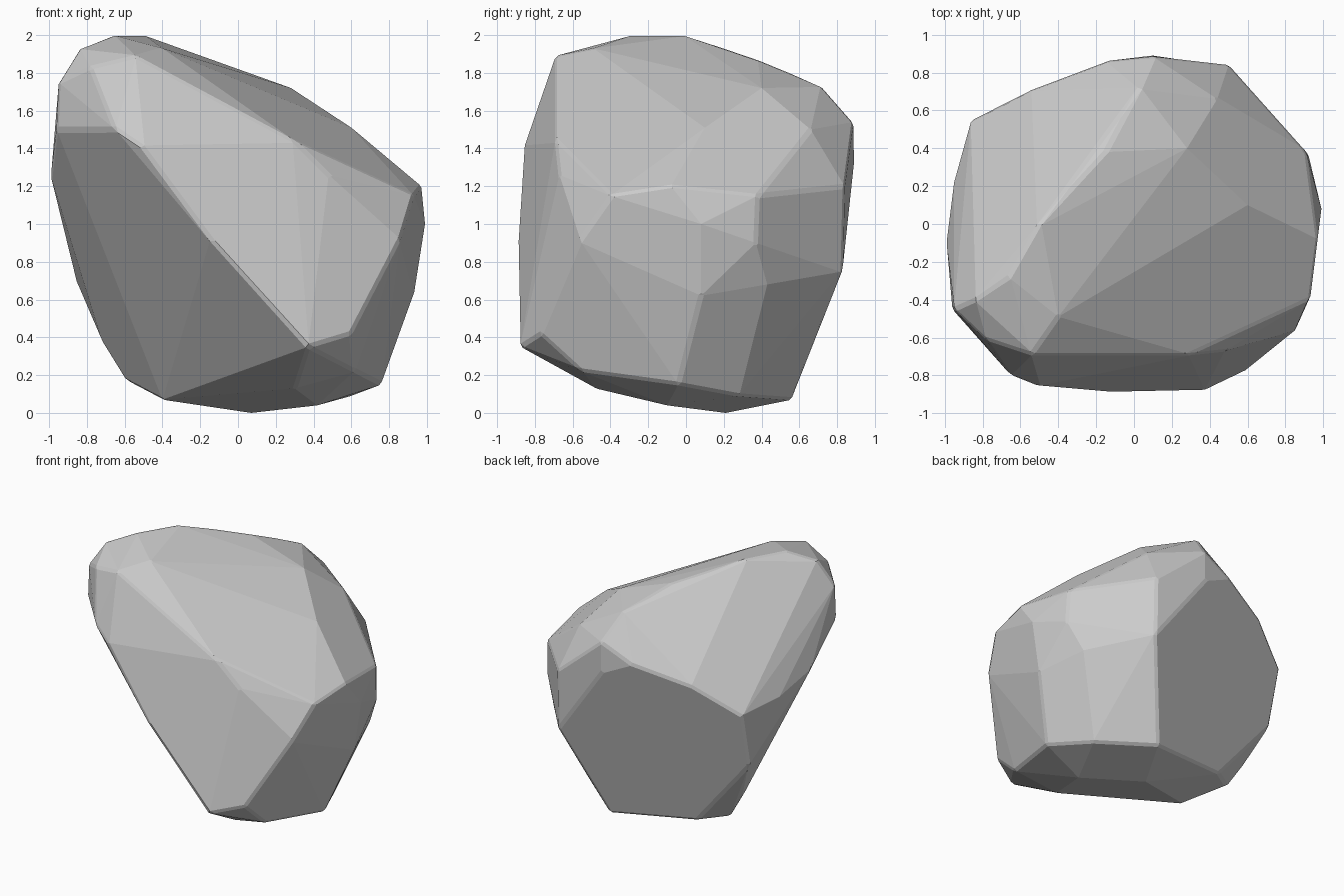
import bpy, bmesh, math

# Corner points of the boulder, grouped by side
crown = [(-.66, -.28, 2), (-.5, 0, 2), (-.15, .38, 1.87), (.03, .72, 1.73),
         (-.4, -.49, 1.93), (-.84, -.4, 1.93), (-.95, -.45, 1.75), (-.78, -.61, 1.83),
         (.28, .4, 1.72), (.6, .1, 1.51), (.75, -.33, 1.29), (.44, .66, 1.5)]
front = [(-.54, -.69, 1.89), (.3, -.69, 1.44), (.48, -.67, 1.26),
         (-.5, -.86, 1.4), (-.13, -.89, .9), (.37, -.88, .35), (-.65, -.8, 1.5),
         (-.96, -.45, 1.5), (.6, -.77, .42), (.86, -.56, .92)]
right = [(.93, -.4, 1.15), (.97, -.08, 1.2), (.99, .08, 1), (.91, .38, 1.15),
         (.92, .37, .9), (.93, .08, .62), (.82, .43, .68)]
back = [(.5, .84, 1.2), (.5, .83, .75), (-.15, .86, 1.42), (.1, .885, 1.54),
        (.1, .89, 1.3), (-.86, .55, 1.1), (-.95, .22, 1.15), (-.99, -.1, 1.25),
        (-.85, .45, .68), (-.55, .71, 1.3)]
base = [(-.72, .33, .38), (-.59, .3, .17), (-.4, .05, .07), (-.4, .44, .14),
        (.07, .21, 0), (.3, -.48, .13), (.42, -.1, .04), (.62, -.55, .22),
        (.76, -.04, .15), (.6, .28, .09), (.25, .56, .07)]

# Wrap the corners in a convex shell and merge nearly flat facets
bm = bmesh.new()
for p in crown + front + right + back + base:
    bm.verts.new(p)
bmesh.ops.convex_hull(bm, input=bm.verts)
loose = [v for v in bm.verts if not v.link_faces]
bmesh.ops.delete(bm, geom=loose, context='VERTS')
bmesh.ops.dissolve_limit(bm, angle_limit=math.radians(4), verts=bm.verts, edges=bm.edges)
bmesh.ops.recalc_face_normals(bm, faces=bm.faces)

mesh = bpy.data.meshes.new("boulder")
bm.to_mesh(mesh)
bm.free()
boulder = bpy.data.objects.new("boulder", mesh)
bpy.context.collection.objects.link(boulder)

# Worn, narrow chamfers on the edges
bevel = boulder.modifiers.new("worn_edges", 'BEVEL')
bevel.width = .015
bevel.segments = 1
bevel.limit_method = 'ANGLE'
bevel.angle_limit = math.radians(25)
